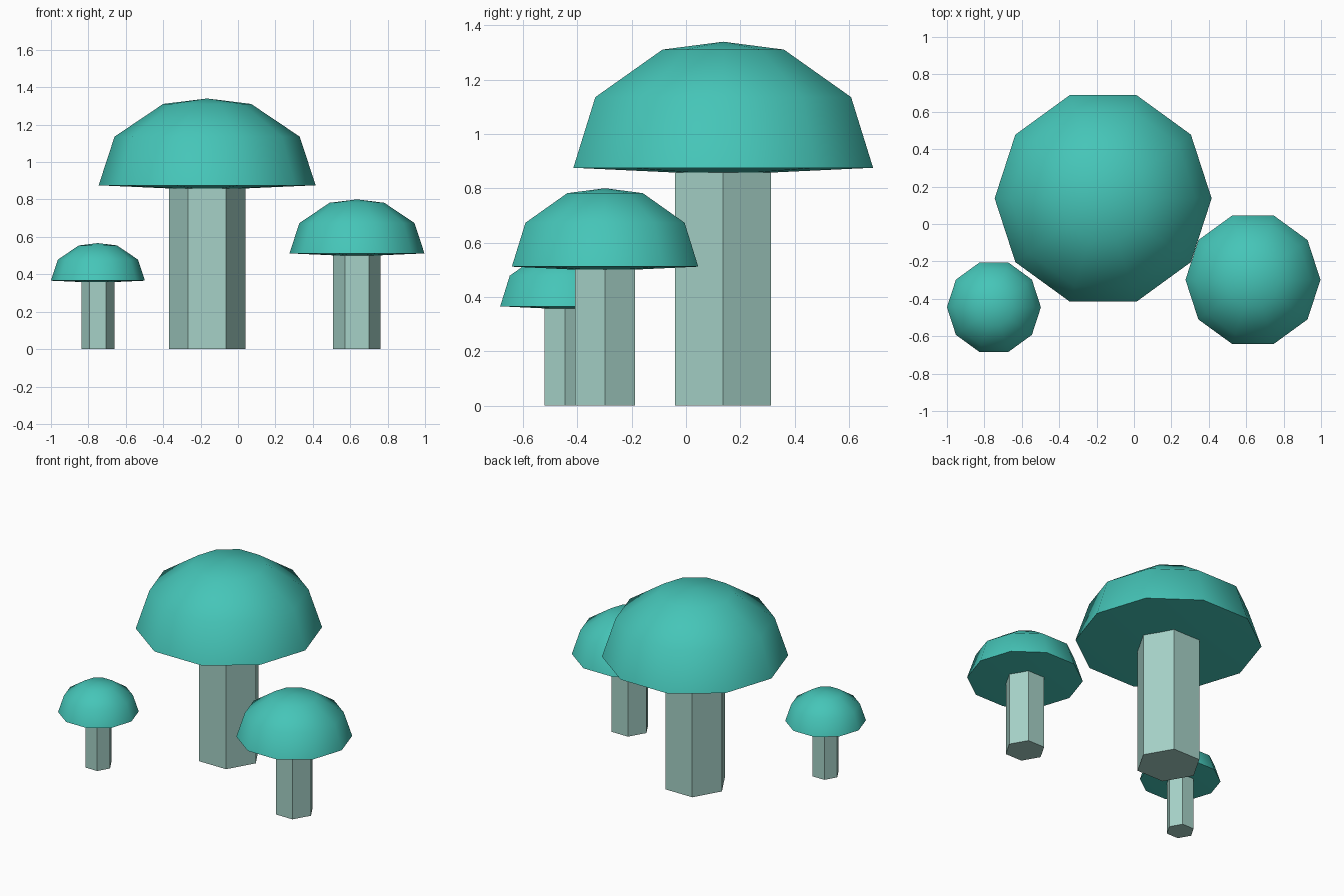
import bpy
import bmesh
import math

if "Cube" in bpy.data.objects:
    bpy.data.objects.remove(bpy.data.objects["Cube"], do_unlink=True)


def make_material(name, colour):
    mat = bpy.data.materials.new(name)
    mat.use_nodes = True
    mat.diffuse_color = colour
    mat.node_tree.nodes["Principled BSDF"].inputs["Base Color"].default_value = colour
    return mat


teal = make_material("teal_cap", (0.06, 0.56, 0.48, 1))
pale = make_material("pale_green_stem", (0.38, 0.64, 0.57, 1))

# Cap profile (radius, height above the rim), from the underside to the crown
CAP_PROFILE = [(0, -0.026), (0.58, 0), (0.495, 0.26), (0.235, 0.435), (0, 0.464)]
STEM_RADIUS = 0.204


def revolve(name, profile, sides, location, scale, mat):
    """Turn a profile into a closed faceted solid; zero radii become poles."""
    bm = bmesh.new()
    rings = []
    for r, z in profile:
        angles = [math.tau * i / sides for i in range(sides)] if r else [0]
        rings.append([bm.verts.new((scale * r * math.cos(a), scale * r * math.sin(a), scale * z))
                      for a in angles])
    for low, high in zip(rings, rings[1:]):
        for i in range(sides):
            j = (i + 1) % sides
            corners = [low[i % len(low)], low[j % len(low)],
                       high[j % len(high)], high[i % len(high)]]
            bm.faces.new(list(dict.fromkeys(corners)))
    for ring in (rings[0], rings[-1]):
        if len(ring) > 1:
            bm.faces.new(ring)
    bmesh.ops.recalc_face_normals(bm, faces=bm.faces)
    mesh = bpy.data.meshes.new(name)
    bm.to_mesh(mesh)
    bm.free()
    mesh.materials.append(mat)
    obj = bpy.data.objects.new(name, mesh)
    obj.location = location
    bpy.context.collection.objects.link(obj)
    return obj


def mushroom(name, x, y, rim, scale):
    # Smooth decagonal cap with a crisp rim
    cap = revolve(name + "_cap", CAP_PROFILE, 10, (x, y, rim), scale, teal)
    bpy.ops.object.select_all(action="DESELECT")
    cap.select_set(True)
    bpy.context.view_layer.objects.active = cap
    bpy.ops.object.shade_smooth_by_angle(angle=math.radians(60))
    # Flat-sided hexagonal stem, tucked just into the cap
    stem = [(STEM_RADIUS, 0), (STEM_RADIUS, rim / scale)]
    revolve(name + "_stem", stem, 6, (x, y, 0), scale, pale)


mushroom("large_mushroom", -0.165, 0.137, 0.876, 1)
mushroom("medium_mushroom", 0.636, -0.298, 0.512, 0.622)
mushroom("small_mushroom", -0.749, -0.445, 0.366, 0.433)
